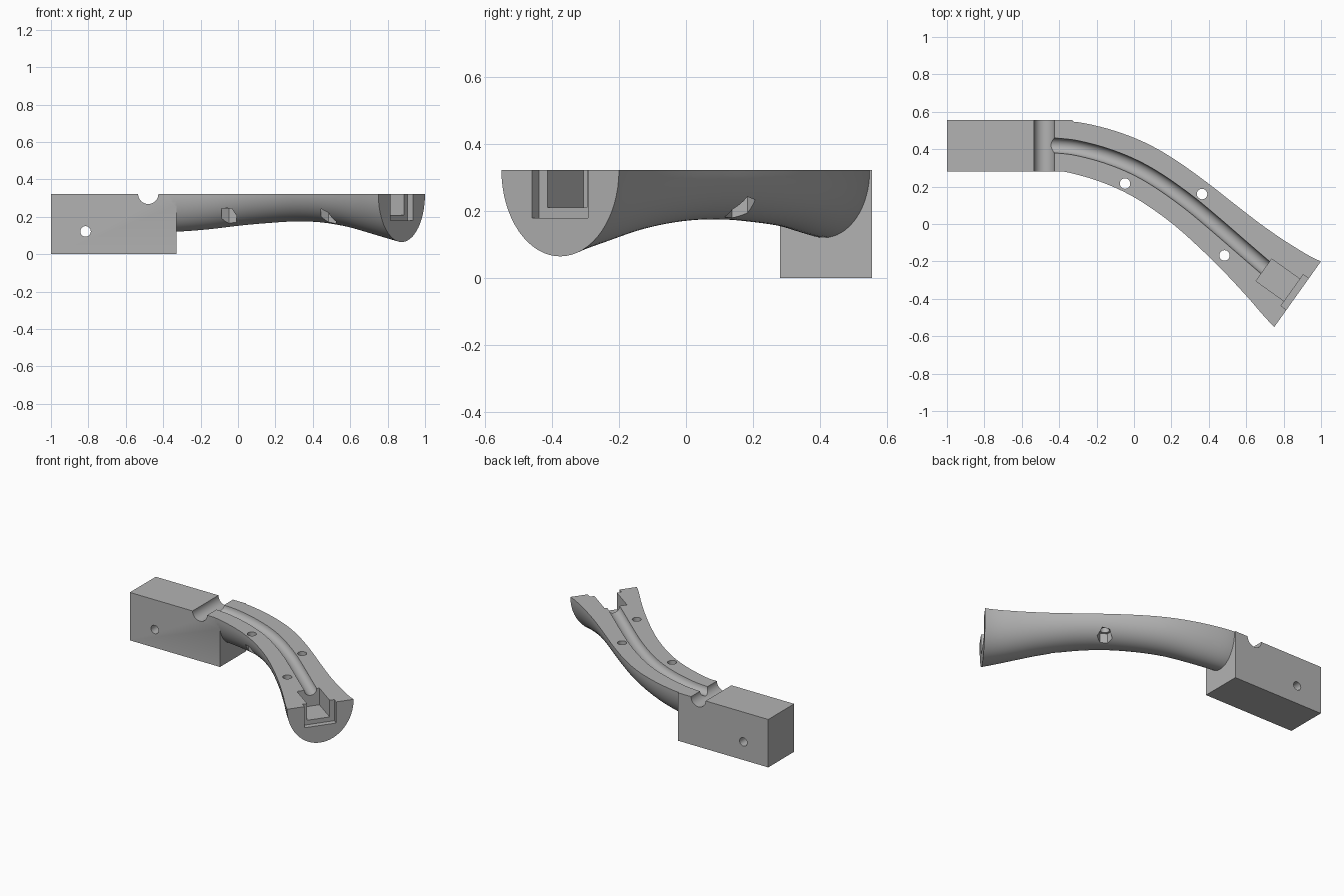
import bpy, bmesh, math
from mathutils import Vector, Matrix

if "Cube" in bpy.data.objects:
    bpy.data.objects.remove(bpy.data.objects["Cube"])

TOP = 0.322
grey = bpy.data.materials.new("plain grey")
grey.diffuse_color = (0.45, 0.45, 0.45, 1)
grey.use_nodes = True
grey.node_tree.nodes["Principled BSDF"].inputs["Base Color"].default_value = grey.diffuse_color


def make_object(name, bm):
    bmesh.ops.recalc_face_normals(bm, faces=bm.faces[:])
    me = bpy.data.meshes.new(name)
    bm.to_mesh(me)
    bm.free()
    me.materials.append(grey)
    ob = bpy.data.objects.new(name, me)
    bpy.context.collection.objects.link(ob)
    return ob


def box(name, size, centre, angle=0):
    bm = bmesh.new()
    m = Matrix.Translation(centre) @ Matrix.Rotation(angle, 4, 'Z') @ Matrix.Diagonal((*size, 1))
    bmesh.ops.create_cube(bm, size=1, matrix=m)
    return make_object(name, bm)


def cylinder(name, radius, length, centre, sides=32, along_y=False):
    bm = bmesh.new()
    m = Matrix.Translation(centre)
    if along_y:
        m = m @ Matrix.Rotation(math.pi / 2, 4, 'X')
    bmesh.ops.create_cone(bm, cap_ends=True, segments=sides, radius1=radius,
                          radius2=radius, depth=length, matrix=m)
    return make_object(name, bm)


def sweep(name, rings):
    bm = bmesh.new()
    loops = [[bm.verts.new(p) for p in ring] for ring in rings]
    n = len(loops[0])
    for a, b in zip(loops, loops[1:]):
        for i in range(n):
            j = (i + 1) % n
            bm.faces.new((a[i], a[j], b[j], b[i]))
    bm.faces.new(loops[0])
    bm.faces.new(loops[-1])
    return make_object(name, bm)


def combine(target, tool, operation):
    mod = target.modifiers.new("cut", 'BOOLEAN')
    mod.object = tool
    mod.operation = operation
    mod.solver = 'EXACT'
    bpy.context.view_layer.objects.active = target
    bpy.ops.object.modifier_apply(modifier=mod.name)
    bpy.data.objects.remove(tool)


# Arm stations: x, y, half width, depth (first and last only steer the ends)
stations = [Vector(s) for s in (
    (-0.56, 0.424, 0.13, 0.20), (-0.48, 0.422, 0.13, 0.20),
    (-0.40, 0.418, 0.133, 0.202), (-0.30, 0.405, 0.138, 0.20),
    (-0.15, 0.365, 0.141, 0.188), (0.0, 0.305, 0.143, 0.17),
    (0.14, 0.225, 0.143, 0.157), (0.30, 0.11, 0.144, 0.147),
    (0.45, -0.015, 0.15, 0.152), (0.60, -0.145, 0.163, 0.177),
    (0.74, -0.265, 0.185, 0.217), (0.875, -0.375, 0.215, 0.257),
    (1.025, -0.468, 0.25, 0.30))]
STEPS = 5


def spline(i, t):
    p0, p1, p2, p3 = stations[i - 1:i + 3]
    pos = 0.5 * (2 * p1 + (p2 - p0) * t + (2 * p0 - 5 * p1 + 4 * p2 - p3) * t * t
                 + (3 * p1 - p0 - 3 * p2 + p3) * t ** 3)
    tan = (p2 - p0) + 2 * (2 * p0 - 5 * p1 + 4 * p2 - p3) * t + 3 * (3 * p1 - p0 - 3 * p2 + p3) * t * t
    side = Vector((-tan.y, tan.x, 0)).normalized()
    return pos, side


path = [spline(i, k / STEPS) for i in range(1, len(stations) - 2) for k in range(STEPS)]
path.append(spline(len(stations) - 3, 1.0))

# Curved arm with half-ellipse section
arm_rings = []
for pos, side in path:
    c = Vector((pos.x, pos.y, TOP))
    arm_rings.append([c + side * pos.z * math.cos(a) - Vector((0, 0, pos.w * math.sin(a)))
                      for a in (math.pi * k / 32 for k in range(33))])
arm = sweep("arm", arm_rings)

# Mounting block joined to the arm
body = box("curved_bracket", (0.67, 0.275, TOP), (-0.665, 0.4175, TOP / 2))
combine(body, arm, 'UNION')

# Channel along the top of the arm
channel_rings = []
for pos, side in path[:-STEPS]:
    c = Vector((pos.x, pos.y, TOP))
    channel_rings.append([c + side * 0.04 * math.cos(a) + Vector((0, 0, 0.04 * math.sin(a)))
                          for a in (math.tau * k / 24 for k in range(24))])
combine(body, sweep("channel_cutter", channel_rings), 'DIFFERENCE')

# Cross groove and side hole in the block
combine(body, cylinder("groove_cutter", 0.054, 1, (-0.48, 0.42, TOP), 40, True), 'DIFFERENCE')
combine(body, cylinder("side_hole_cutter", 0.028, 1, (-0.815, 0.42, 0.122), 32, True), 'DIFFERENCE')

# Pocket and wider slot at the free end
angle = math.atan2(-0.581, 0.814)
axis = Vector((0.814, -0.581, 0))
end = Vector((0.875, -0.375, 0))
for name, back, front, width, floor in (("pocket_cutter", -0.222, 0.05, 0.145, 0.21),
                                        ("slot_cutter", -0.036, 0.05, 0.205, 0.18)):
    centre = end + axis * (back + front) / 2
    centre.z = (floor + 0.4) / 2
    combine(body, box(name, (front - back, width, 0.4 - floor), centre, angle), 'DIFFERENCE')

# Screw holes with hexagonal nut recesses underneath
for x, y in ((-0.048, 0.216), (0.364, 0.16), (0.484, -0.168)):
    combine(body, cylinder("screw_hole_cutter", 0.028, 1, (x, y, 0.2), 24), 'DIFFERENCE')
    combine(body, cylinder("nut_recess_cutter", 0.046, 0.345, (x, y, 0.0725), 6), 'DIFFERENCE')

bpy.ops.object.select_all(action='DESELECT')
body.select_set(True)
bpy.context.view_layer.objects.active = body
bpy.ops.object.shade_smooth_by_angle(angle=math.radians(30))
